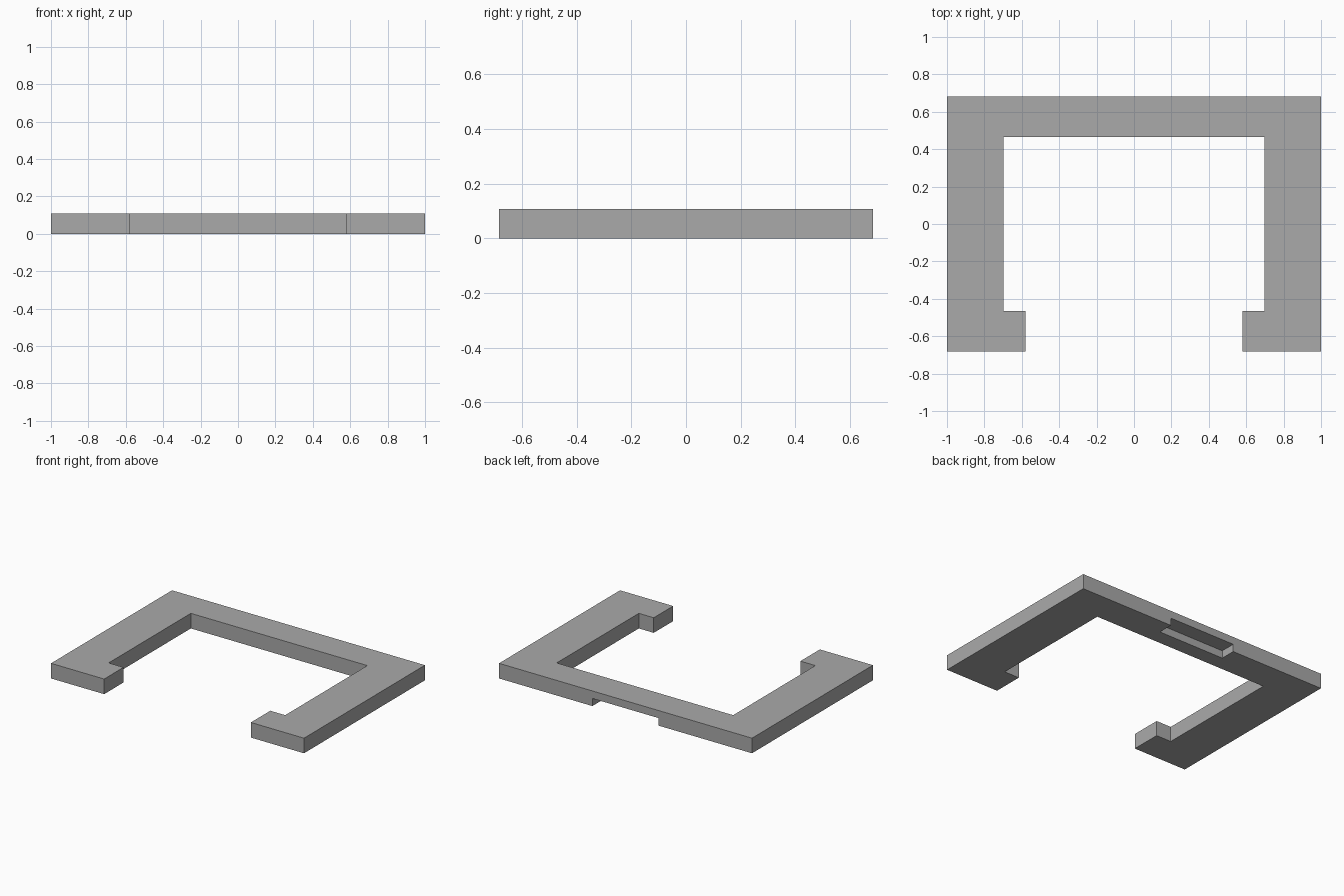
import bpy
import bmesh

cube = bpy.data.objects.get("Cube")
if cube:
    bpy.data.objects.remove(cube, do_unlink=True)

HEIGHT = 0.108
BACK = 0.683        # half depth of the frame
INNER_Y = 0.464     # inner edge of the back bar and of the front tabs
INNER_X = 0.698     # inner edge of the side arms
TAB_X = 0.58        # inner end of the front tabs
NOTCH_X = 0.262     # half width of the notch
NOTCH_DEPTH = 0.11

gray = bpy.data.materials.new("plain gray")
gray.use_nodes = True
color = (0.4, 0.4, 0.4, 1.0)
gray.diffuse_color = color
gray.node_tree.nodes["Principled BSDF"].inputs["Base Color"].default_value = color


def prism(name, outline, bottom, top):
    """Extrude a closed xy outline between two heights."""
    bm = bmesh.new()
    base = bm.faces.new([bm.verts.new((x, y, bottom)) for x, y in outline])
    grown = bmesh.ops.extrude_face_region(bm, geom=[base])["geom"]
    bmesh.ops.translate(bm, vec=(0, 0, top - bottom),
                        verts=[v for v in grown if isinstance(v, bmesh.types.BMVert)])
    bmesh.ops.recalc_face_normals(bm, faces=bm.faces)
    mesh = bpy.data.meshes.new(name)
    bm.to_mesh(mesh)
    bm.free()
    mesh.materials.append(gray)
    obj = bpy.data.objects.new(name, mesh)
    bpy.context.collection.objects.link(obj)
    return obj


# Open frame: back bar, two side arms and inward front tabs, mirrored in x
half = [(1, BACK), (1, -BACK), (TAB_X, -BACK), (TAB_X, -INNER_Y),
        (INNER_X, -INNER_Y), (INNER_X, INNER_Y)]
frame = prism("bracket_frame", half + [(-x, y) for x, y in reversed(half)], 0, HEIGHT)

# Shallow notch under the rear edge, open to the back and the bottom
inner, outer = BACK - NOTCH_DEPTH, BACK + 0.1
cutter = prism("notch_cutter", [(-NOTCH_X, inner), (NOTCH_X, inner),
                                (NOTCH_X, outer), (-NOTCH_X, outer)], -0.1, HEIGHT / 2)
cutter.hide_render = True

cut = frame.modifiers.new("rear_notch", "BOOLEAN")
cut.operation = "DIFFERENCE"
cut.solver = "EXACT"
cut.object = cutter
bpy.context.view_layer.objects.active = frame
frame.select_set(True)
bpy.ops.object.modifier_apply(modifier=cut.name)
bpy.data.objects.remove(cutter, do_unlink=True)
